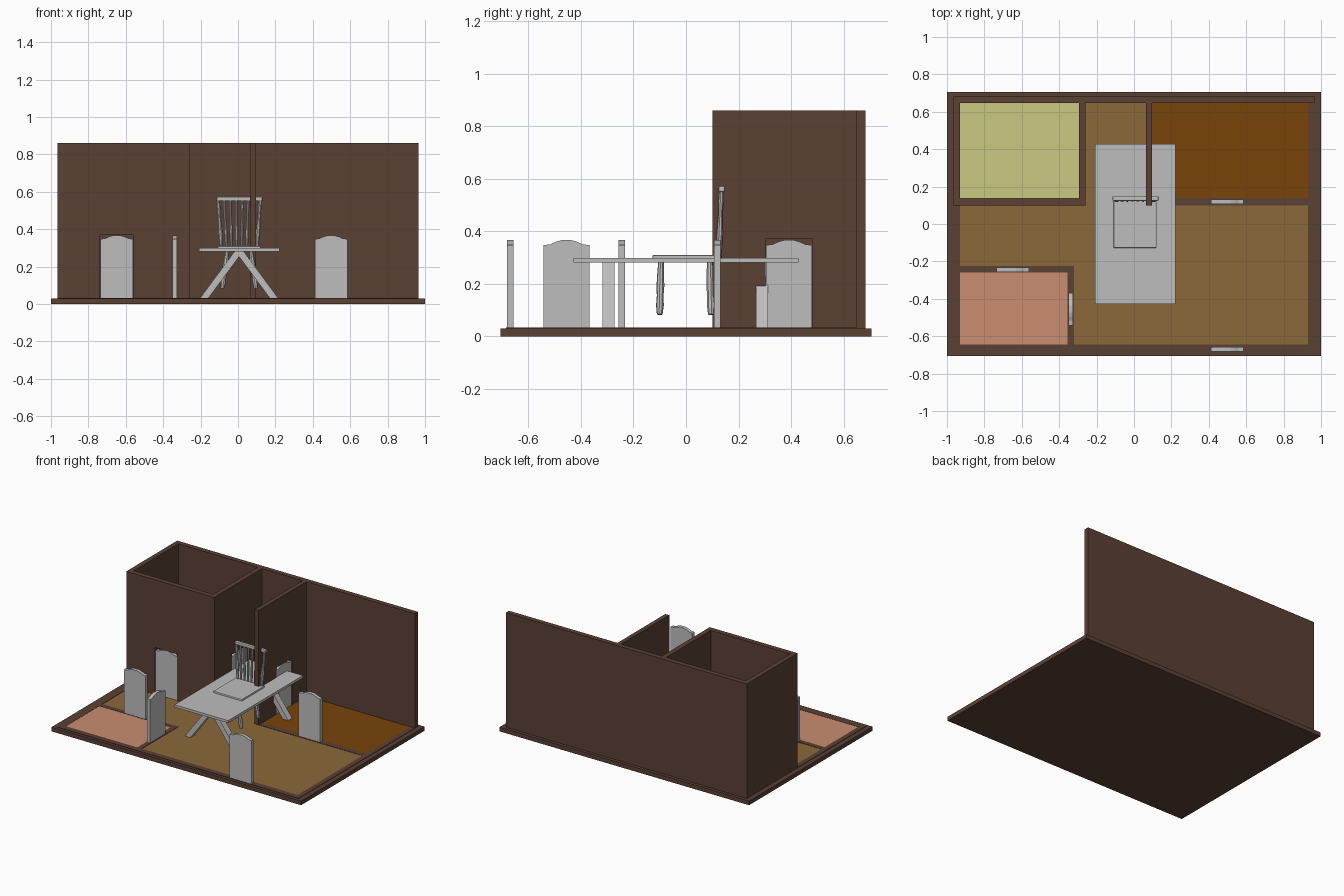
import bpy, bmesh, math
from mathutils import Vector

if "Cube" in bpy.data.objects:
    bpy.data.objects.remove(bpy.data.objects["Cube"])


def material(name, rgb):
    m = bpy.data.materials.new(name)
    m.diffuse_color = (*rgb, 1)
    m.use_nodes = True
    m.node_tree.nodes["Principled BSDF"].inputs["Base Color"].default_value = m.diffuse_color
    return m


BROWN = material("wall brown", (0.105, 0.052, 0.036))
TAN = material("hall floor tan", (0.258, 0.138, 0.042))
RUST = material("bedroom floor rust", (0.188, 0.058, 0.003))
LIME = material("small room floor lime", (0.578, 0.578, 0.223))
PINK = material("entry floor pink", (0.597, 0.270, 0.162))
GREY = material("furniture grey", (0.515, 0.515, 0.515))


def finish(name, bm, mat):
    bmesh.ops.recalc_face_normals(bm, faces=bm.faces)
    me = bpy.data.meshes.new(name)
    bm.to_mesh(me)
    bm.free()
    me.materials.append(mat)
    ob = bpy.data.objects.new(name, me)
    bpy.context.collection.objects.link(ob)
    return ob


def box(name, x0, x1, y0, y1, z0, z1, mat):
    bm = bmesh.new()
    bmesh.ops.create_cube(bm, size=1)
    for v in bm.verts:
        v.co = ((x0, x1)[v.co.x > 0], (y0, y1)[v.co.y > 0], (z0, z1)[v.co.z > 0])
    return finish(name, bm, mat)


def extrude(name, pts, vec, mat):
    bm = bmesh.new()
    f = bm.faces.new([bm.verts.new(p) for p in pts])
    r = bmesh.ops.extrude_face_region(bm, geom=[f])
    bmesh.ops.translate(bm, vec=vec, verts=[v for v in r["geom"] if isinstance(v, bmesh.types.BMVert)])
    return finish(name, bm, mat)


def turned(name, a, b, radii, mat, sides=8):
    """Turned rod from a to b with radii spaced evenly along it."""
    a, b = Vector(a), Vector(b)
    q = (b - a).to_track_quat('Z', 'Y')
    bm = bmesh.new()
    rings = []
    for i, r in enumerate(radii):
        c = a.lerp(b, i / (len(radii) - 1))
        rings.append([bm.verts.new(c + q @ Vector((r * math.cos(t), r * math.sin(t), 0)))
                      for t in (2 * math.pi * k / sides for k in range(sides))])
    for lo, hi in zip(rings, rings[1:]):
        for k in range(sides):
            n = (k + 1) % sides
            bm.faces.new((lo[k], lo[n], hi[n], hi[k]))
    bm.faces.new(rings[0])
    bm.faces.new(rings[-1])
    ob = finish(name, bm, mat)
    ob.data.shade_smooth()
    ob.data.set_sharp_from_angle(angle=math.radians(40))
    return ob


BASE, LOW, TOP, DOOR = 0.03, 0.033, 0.86, 0.37

# Base slab and floors
box("base", -1, 1, -0.706, 0.706, 0, BASE, BROWN)
F = 0.0315
box("hall_floor", -0.93, 0.93, -0.645, 0.647, BASE - 0.01, F - 0.0007, TAN)
box("small_room_floor", -0.93, -0.295, 0.14, 0.647, BASE - 0.01, F, LIME)
box("bedroom_floor", 0.095, 0.93, 0.14, 0.647, BASE - 0.01, F, RUST)
box("entry_floor", -0.93, -0.355, -0.645, -0.26, BASE - 0.01, F, PINK)

# Low wall footings
for i, r in enumerate([(-0.965, 0.965, -0.685, -0.645), (-0.965, -0.93, -0.645, 0.10),
                       (0.93, 0.965, -0.645, 0.65), (-0.93, -0.32, -0.26, -0.225),
                       (-0.355, -0.32, -0.645, -0.26), (0.095, 0.93, 0.10, 0.14)]):
    box(f"wall_footing_{i}", *r, BASE - 0.005, LOW, BROWN)

# Tall walls, with door openings made from side pieces and a lintel
box("back_wall", -0.965, 0.965, 0.647, 0.683, BASE, TOP, BROWN)
box("left_wall", -0.965, -0.93, 0.10, 0.647, BASE, TOP, BROWN)


def door_wall(name, axis, lo, hi, c0, c1, d0, d1):
    for part, a, b, z in (("near", lo, d0, BASE), ("far", d1, hi, BASE), ("lintel", d0, d1, DOOR)):
        r = (a, b, c0, c1) if axis == "x" else (c0, c1, a, b)
        box(f"{name}_{part}", *r, z, TOP, BROWN)


door_wall("small_room_front_wall", "x", -0.93, -0.26, 0.10, 0.137, -0.737, -0.56)
door_wall("small_room_side_wall", "y", 0.137, 0.647, -0.295, -0.26, 0.302, 0.482)
door_wall("divider_wall", "y", 0.10, 0.647, 0.064, 0.096, 0.302, 0.482)

# Doors with a shallow arched top
PROFILE = [(-0.087, 0.0), (0.087, 0.0), (0.087, 0.347), (0.062, 0.350), (0.04, 0.360), (0.018, 0.366),
           (-0.018, 0.366), (-0.04, 0.360), (-0.062, 0.350), (-0.087, 0.347)]


def door(name, axis, mid, c0, c1):
    pts = [(mid + u, c0, max(z, BASE)) if axis == "x" else (c0, mid + u, max(z, BASE)) for u, z in PROFILE]
    extrude(name, pts, (0, c1 - c0, 0) if axis == "x" else (c1 - c0, 0, 0), GREY)


door("front_door", "x", 0.4975, -0.682, -0.657)
door("bedroom_door", "x", 0.4975, 0.106, 0.131)
door("entry_door", "x", -0.648, -0.257, -0.232)
door("small_room_door", "x", -0.648, 0.106, 0.131)
door("entry_side_door", "y", -0.455, -0.349, -0.325)
door("small_room_side_door", "y", 0.392, -0.29, -0.265)
door("divider_door", "y", 0.392, 0.068, 0.093)

# Table with two A-shaped leg pairs
CX = 0.006
box("table_top", CX - 0.215, CX + 0.215, -0.428, 0.428, 0.28, 0.298, GREY)
for y in (-0.295, 0.29):
    for s in (-1, 1):
        pts = [(CX + s * u, y - 0.023, z) for u, z in
               ((0.21, BASE), (0.165, BASE), (-0.02, 0.28), (0.025, 0.28))]
        extrude(f"table_leg_{'front' if y < 0 else 'back'}_{'left' if s < 0 else 'right'}",
                pts, (0, 0.046, 0), GREY)

# Chair: seat just above the table top, legs reaching below it
seat = extrude("seat", [(CX + x, y, 0.288) for x, y in
                        ((-0.115, -0.128), (0.115, -0.128), (0.115, 0.135), (-0.115, 0.135))],
               (0, 0, 0.022), GREY)
bev = seat.modifiers.new("bevel", 'BEVEL')
bev.width, bev.segments = 0.005, 2
for s in (-1, 1):
    for y0, y1 in ((-0.095, -0.1), (0.09, 0.095)):
        turned(f"chair_leg_{'left' if s < 0 else 'right'}_{'front' if y1 < 0 else 'back'}",
               (CX + s * 0.062, y0, 0.295), (CX + s * 0.09, y1, 0.083),
               (0.010, 0.012, 0.014, 0.015, 0.013, 0.015, 0.011), GREY)

# Fanned back spindles and the top rail
N = 8
for i in range(N):
    t = 2 * i / (N - 1) - 1
    k = 1.35 if i in (0, N - 1) else 1
    turned(f"back_spindle_{i}", (CX + t * 0.095, 0.125, 0.30), (CX + t * 0.113, 0.135, 0.56),
           [k * r for r in (0.006, 0.008, 0.009, 0.0075, 0.006, 0.0075, 0.006)], GREY)
rail = box("back_rail", CX - 0.121, CX + 0.125, 0.124, 0.148, 0.55, 0.572, GREY)
bev = rail.modifiers.new("bevel", 'BEVEL')
bev.width, bev.segments = 0.005, 2
